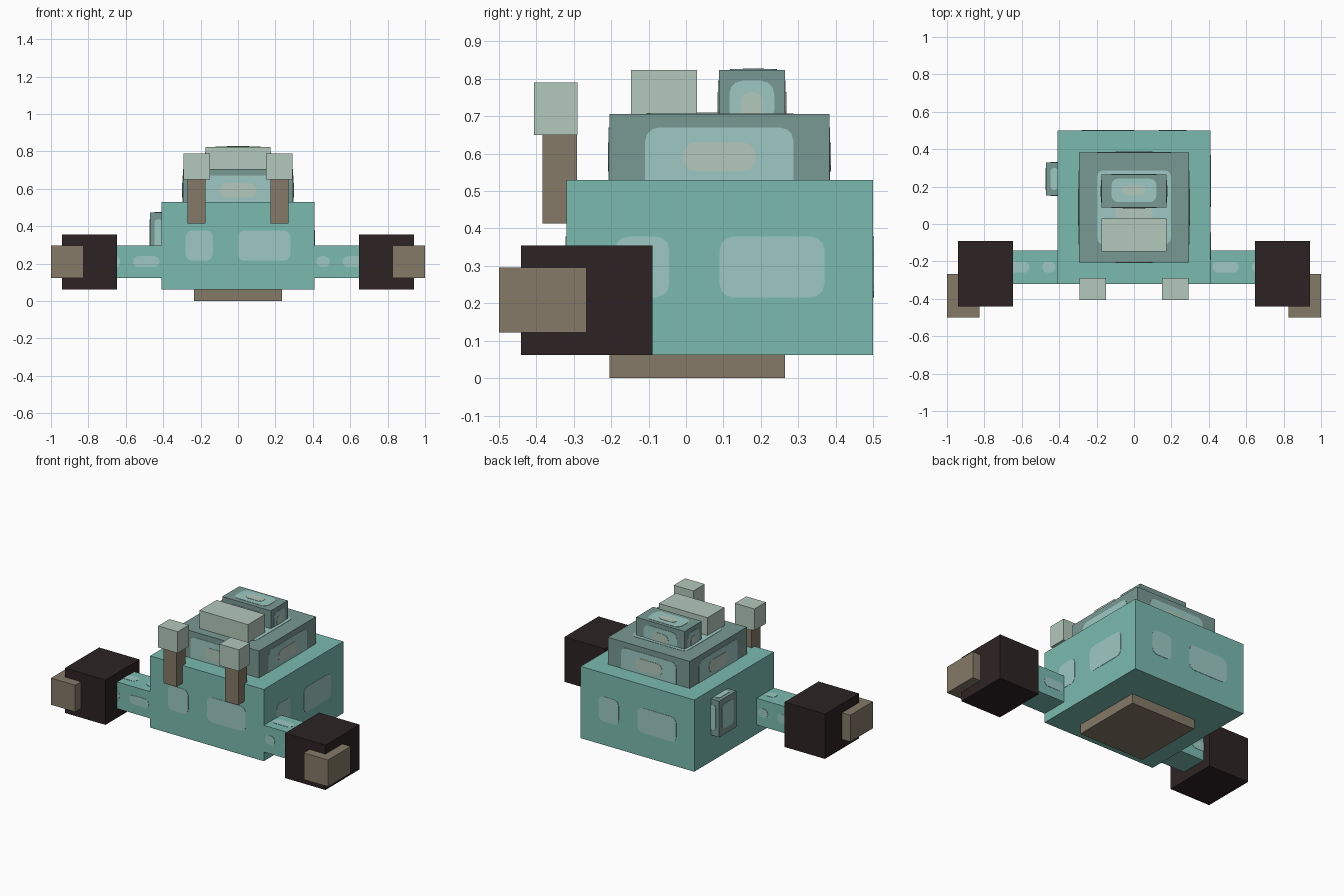
import bpy, bmesh, math
from mathutils import Vector

if "Cube" in bpy.data.objects:
    bpy.data.objects.remove(bpy.data.objects["Cube"])


def material(name, rgb):
    lin = [(c / 255 / 12.92) if c / 255 <= 0.04045 else ((c / 255 + 0.055) / 1.055) ** 2.4 for c in rgb]
    m = bpy.data.materials.new(name)
    m.diffuse_color = (*lin, 1)
    m.use_nodes = True
    m.node_tree.nodes["Principled BSDF"].inputs["Base Color"].default_value = m.diffuse_color
    return m


TEAL = material("teal", (123, 187, 176))
LIGHT = material("light_teal", (157, 201, 195))
GREY = material("grey_teal", (121, 153, 147))
PALE = material("pale_green", (180, 200, 188))
BROWN = material("brown", (133, 122, 104))
DARK = material("dark_brown", (45, 35, 36))


def finish(name, bm, mat):
    bmesh.ops.recalc_face_normals(bm, faces=bm.faces[:])
    me = bpy.data.meshes.new(name)
    bm.to_mesh(me)
    bm.free()
    me.materials.append(mat)
    ob = bpy.data.objects.new(name, me)
    bpy.context.collection.objects.link(ob)
    return ob


def box(name, x, y, z, mat):
    """Box from (min, max) pairs."""
    bm = bmesh.new()
    bmesh.ops.create_cube(bm, size=1)
    for v in bm.verts:
        v.co = Vector([(r[0] + r[1]) / 2 + c * (r[1] - r[0]) for r, c in zip((x, y, z), v.co)])
    return finish(name, bm, mat)


def patch(name, axis, sign, plane, u, v, mat=LIGHT, r=0.035, lift=0.002):
    """Thin rounded plate on the face where the axis equals plane."""
    u, v = sorted(u), sorted(v)
    r = min(r, (u[1] - u[0]) * 0.45, (v[1] - v[0]) * 0.45)
    corners = ((u[1] - r, v[1] - r), (u[0] + r, v[1] - r), (u[0] + r, v[0] + r), (u[1] - r, v[0] + r))
    bm = bmesh.new()
    ring = []
    for i, (cu, cv) in enumerate(corners):
        for k in range(4):
            a = math.pi / 2 * (i + k / 3)
            co = [cu + r * math.cos(a), cv + r * math.sin(a)]
            co.insert(axis, plane - sign * 0.001)
            ring.append(bm.verts.new(co))
    face = bm.faces.new(ring)
    out = bmesh.ops.extrude_face_region(bm, geom=[face])
    shift = Vector((0, 0, 0))
    shift[axis] = sign * (lift + 0.001)
    bmesh.ops.translate(bm, vec=shift, verts=[g for g in out["geom"] if isinstance(g, bmesh.types.BMVert)])
    return finish(name, bm, mat)


# Hull and foot
box("hull", (-0.41, 0.41), (-0.32, 0.5), (0.062, 0.53), TEAL)
box("foot", (-0.235, 0.235), (-0.205, 0.265), (0, 0.062), BROWN)

# Hull windows: a small and a large one on three sides
for n, (a, b) in enumerate(((0.13, 0.275), (0.41, 0.69))):
    z = (0.216, 0.378)
    patch(f"hull_front_window_{n}", 1, -1, -0.32, (-0.41 + a, -0.41 + b), z)
    patch(f"hull_back_window_{n}", 1, 1, 0.5, (0.41 - a, 0.41 - b), z)
    patch(f"hull_right_window_{n}", 0, 1, 0.41, (-0.32 + a, -0.32 + b), z)

# Upper deck with layered windows on the sides and top
box("deck", (-0.295, 0.295), (-0.205, 0.383), (0.53, 0.706), GREY)
for part, mat, h, z, lift in (("window", LIGHT, 0.198, (0.48, 0.67), 0.002),
                              ("window_centre", PALE, 0.098, (0.553, 0.63), 0.004)):
    ys = (0.089 - h, 0.089 + h)
    for side, s in (("left", -1), ("right", 1)):
        patch(f"deck_{side}_{part}", 0, s, 0.295 * s, ys, z, mat, lift=lift)
    patch(f"deck_front_{part}", 1, -1, -0.205, (-h, h), z, mat, lift=lift)
    patch(f"deck_back_{part}", 1, 1, 0.383, (-h, h), z, mat, lift=lift)
    patch(f"deck_top_{part}", 2, 1, 0.706, (-h, h), ys, mat, lift=lift)

# Roof blocks
box("roof_block_front", (-0.175, 0.175), (-0.147, 0.029), (0.706, 0.824), PALE)
box("roof_block_back", (-0.175, 0.175), (0.088, 0.264), (0.706, 0.824), GREY)
for part, mat, hx, hy, ht, top, lift in (("window", LIGHT, 0.12, 0.06, 0.063, 0.795, 0.002),
                                         ("window_centre", PALE, 0.06, 0.03, 0.028, 0.765, 0.004)):
    z = (0.68, top)
    for side, s in (("left", -1), ("right", 1)):
        patch(f"roof_{side}_{part}", 0, s, 0.175 * s, (0.176 - hy, 0.176 + hy), z, mat, lift=lift)
    patch(f"roof_front_{part}", 1, -1, 0.088, (-hx, hx), z, mat, lift=lift)
    patch(f"roof_back_{part}", 1, 1, 0.264, (-hx, hx), z, mat, lift=lift)
    patch(f"roof_top_{part}", 2, 1, 0.824, (-hx, hx), (0.18 - ht, 0.18 + ht), mat, lift=lift)

# Side pod on the left
box("side_pod", (-0.47, -0.41), (0.153, 0.33), (0.237, 0.473), GREY)
patch("pod_outer_window", 0, -1, -0.47, (0.183, 0.3), (0.275, 0.437), r=0.025)
patch("pod_top_window", 2, 1, 0.473, (-0.447, -0.405), (0.183, 0.3), r=0.025)
patch("pod_front_window", 1, -1, 0.153, (-0.447, -0.405), (0.275, 0.437), r=0.025)
patch("pod_back_window", 1, 1, 0.33, (-0.447, -0.405), (0.275, 0.437), r=0.025)

# Paired stalks, eyes, arms, fists and claws
for side, s in (("left", -1), ("right", 1)):
    def pair(a, b):
        return tuple(sorted((a * s, b * s)))

    box(f"eye_stalk_{side}", pair(0.175, 0.27), (-0.383, -0.291), (0.414, 0.652), BROWN)
    box(f"eye_{side}", pair(0.15, 0.291), (-0.407, -0.29), (0.65, 0.79), PALE)
    box(f"arm_{side}", pair(0.355, 0.765), (-0.32, -0.143), (0.122, 0.296), TEAL)
    box(f"fist_{side}", pair(0.648, 0.94), (-0.441, -0.09), (0.062, 0.355), DARK)
    box(f"claw_{side}", pair(0.825, 1.0), (-0.5, -0.266), (0.122, 0.296), BROWN)

    # Arm windows run small to large, reversed on the top and back
    start = 0.355 if s > 0 else -0.765
    for n, (a, b) in enumerate(((0.065, 0.135), (0.205, 0.345))):
        fwd, rev = (start + a, start + b), (start + 0.41 - a, start + 0.41 - b)
        patch(f"arm_front_window_{side}_{n}", 1, -1, -0.32, fwd, (0.182, 0.24))
        patch(f"arm_back_window_{side}_{n}", 1, 1, -0.143, rev, (0.182, 0.24))
        patch(f"arm_top_window_{side}_{n}", 2, 1, 0.296, rev, (-0.26, -0.202))
